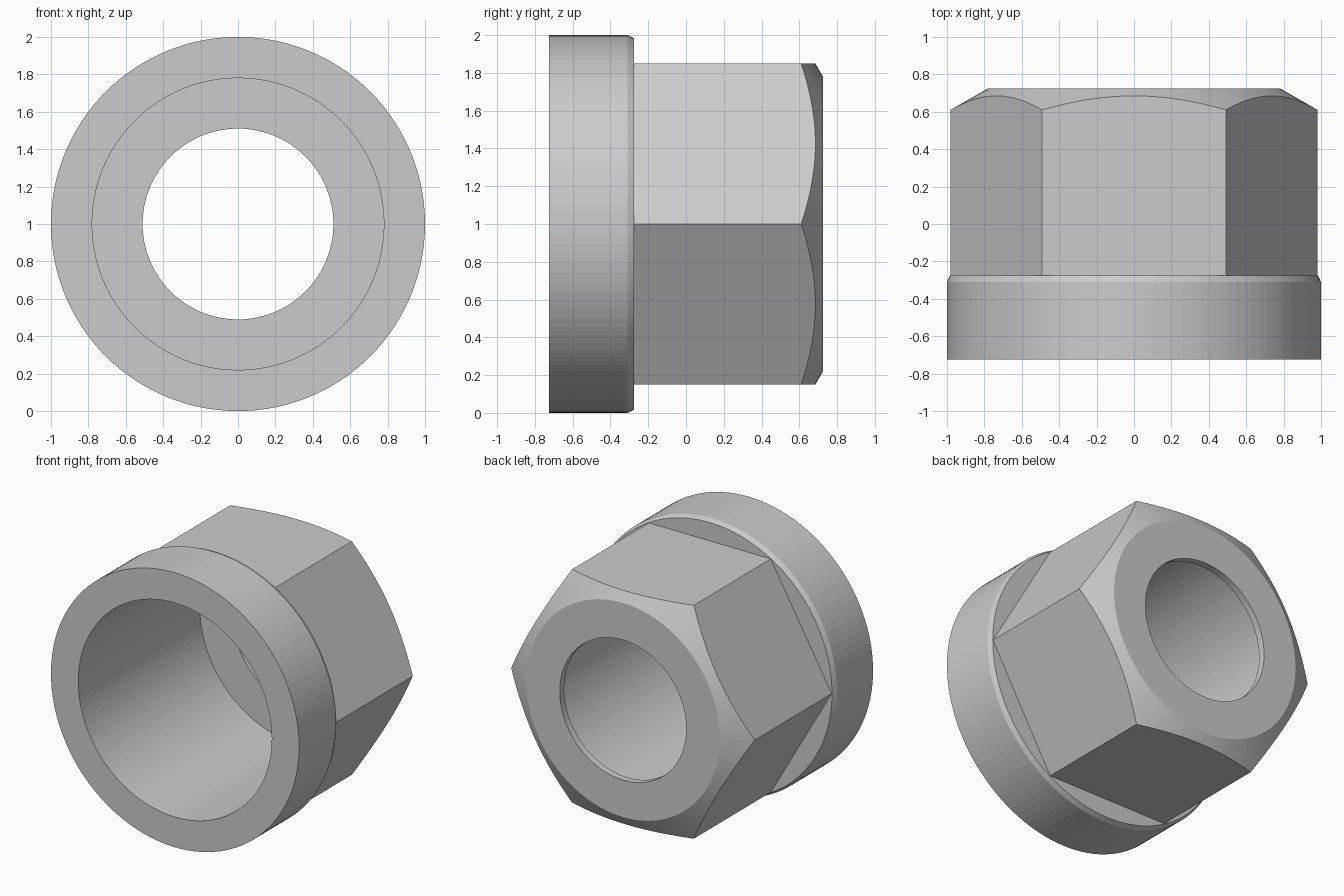
import bpy
import bmesh
import math

cube = bpy.data.objects.get("Cube")
if cube:
    bpy.data.objects.remove(cube, do_unlink=True)

SEGMENTS = 120            # multiple of six, so the hexagon corners are exact
FRONT, BACK = -0.725, 0.725
SHOULDER = -0.275         # where the collar meets the hexagon
FLAT = 0.85               # centre to hexagon flat
BORE, HOLE = 0.78, 0.51
CORNER = FLAT / math.cos(math.pi / 6)

steel = bpy.data.materials.new("plain_grey")
steel.use_nodes = True
grey = (0.6, 0.6, 0.6, 1.0)
steel.diffuse_color = grey
steel.node_tree.nodes["Principled BSDF"].inputs["Base Color"].default_value = grey


def hex_radius(angle):
    """Distance from the axis to the hexagon, with corners on the x axis."""
    return FLAT / math.cos(angle % (math.pi / 3) - math.pi / 6)


def section(angle):
    """Closed (radius, y) outline of the nut wall at one angle."""
    r = hex_radius(angle)
    chamfer_y = BACK - 0.115 * (r - BORE) / (CORNER - BORE)
    return [
        (BORE, FRONT), (1.0, FRONT),                # collar front
        (1.0, SHOULDER - 0.035), (0.984, SHOULDER),  # collar rim and bevel
        (r, SHOULDER), (r, chamfer_y),              # hexagon flats
        (BORE, BACK), (HOLE, BACK),                 # cone chamfer and end face
        (HOLE, BACK - 0.05), (BORE, BACK - 0.05),   # thin end wall and bore
    ]


# Nut body: sections swept around the y axis
bm = bmesh.new()
rings = []
for i in range(SEGMENTS):
    a = math.tau * i / SEGMENTS
    rings.append([bm.verts.new((r * math.cos(a), y, 1 + r * math.sin(a)))
                  for r, y in section(a)])
for i, ring in enumerate(rings):
    following = rings[(i + 1) % SEGMENTS]
    for j in range(len(ring)):
        k = (j + 1) % len(ring)
        bm.faces.new((ring[j], ring[k], following[k], following[j]))
bmesh.ops.recalc_face_normals(bm, faces=bm.faces)

# Merge the strips of each flat area into clean faces
bmesh.ops.dissolve_limit(bm, angle_limit=math.radians(0.1),
                         verts=bm.verts, edges=bm.edges)

mesh = bpy.data.meshes.new("collared_hex_nut")
bm.to_mesh(mesh)
bm.free()
mesh.materials.append(steel)
nut = bpy.data.objects.new("collared_hex_nut", mesh)
bpy.context.collection.objects.link(nut)
